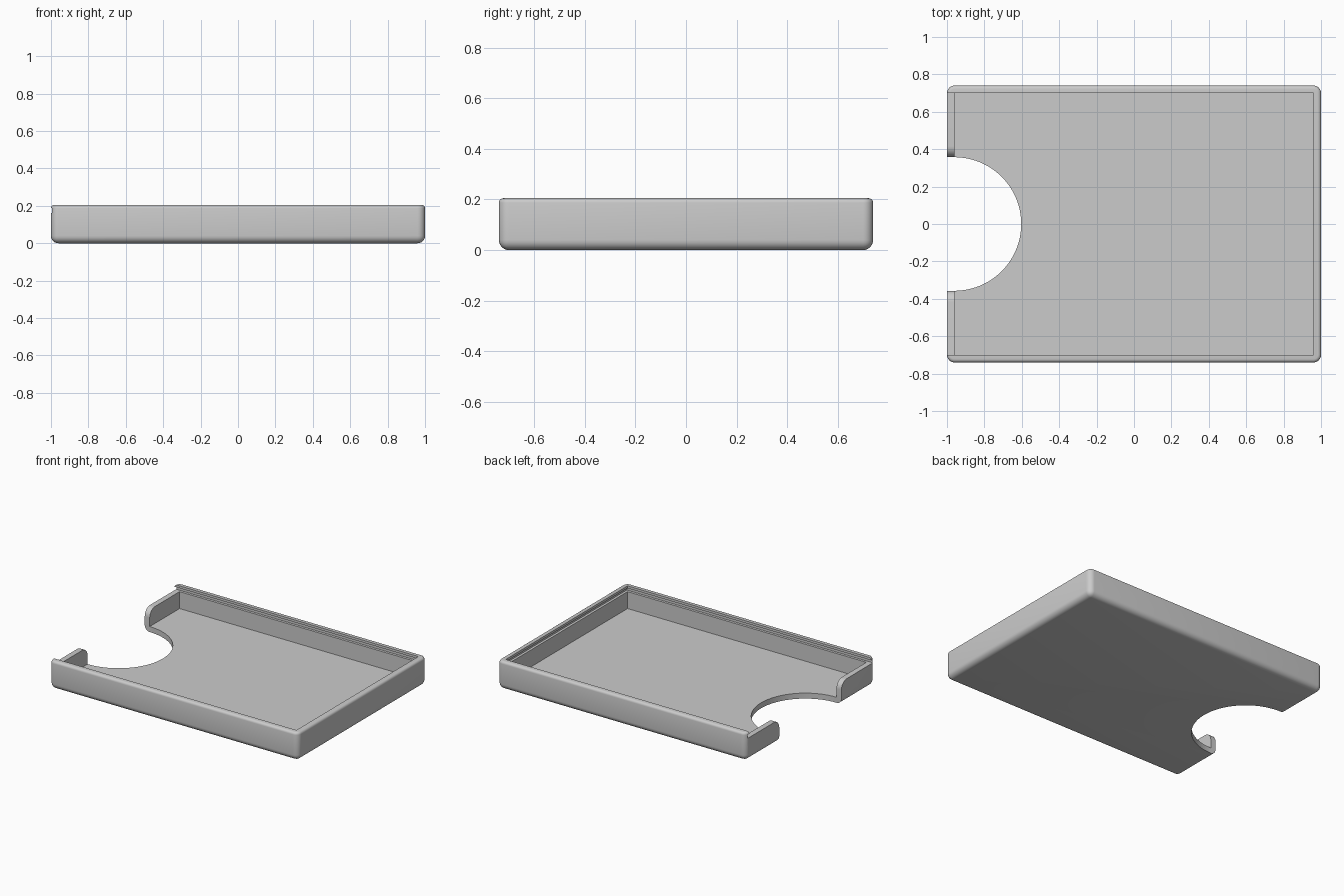
import bpy, bmesh, math
from mathutils import Matrix

if "Cube" in bpy.data.objects:
    bpy.data.objects.remove(bpy.data.objects["Cube"], do_unlink=True)

# Overall sizes
HX, HY, H = 1.0, 0.74, 0.205
WALL, FLOOR, CORNER = 0.04, 0.04, 0.04
SLOT_LOW, SLOT_TOP, SLOT_DEEP = 0.163, 0.188, 0.018
NOTCH, FLARE = 0.357, 0.06
IX, IY = HX - WALL, HY - WALL

grey = bpy.data.materials.new("light grey")
grey.use_nodes = True
grey.diffuse_color = (0.6, 0.6, 0.6, 1)
grey.node_tree.nodes["Principled BSDF"].inputs["Base Color"].default_value = (0.6, 0.6, 0.6, 1)


def finish(bm, name):
    bmesh.ops.recalc_face_normals(bm, faces=bm.faces)
    mesh = bpy.data.meshes.new(name)
    bm.to_mesh(mesh)
    bm.free()
    mesh.materials.append(grey)
    obj = bpy.data.objects.new(name, mesh)
    bpy.context.collection.objects.link(obj)
    return obj


def box_bm(lo, hi):
    bm = bmesh.new()
    bmesh.ops.create_cube(bm, size=1)
    for v in bm.verts:
        v.co = [(a + b) / 2 + c * (b - a) for a, b, c in zip(lo, hi, v.co)]
    return bm


def prism_x(points, x0, x1, name):
    """Extrude a y-z outline along x."""
    bm = bmesh.new()
    face = bm.faces.new([bm.verts.new((x0, y, z)) for y, z in points])
    new = bmesh.ops.extrude_face_region(bm, geom=[face])["geom"]
    bmesh.ops.translate(bm, vec=(x1 - x0, 0, 0),
                        verts=[g for g in new if isinstance(g, bmesh.types.BMVert)])
    return finish(bm, name)


def round_edges(bm, test, radius, segments):
    edges = [e for e in bm.edges if test(e)]
    bmesh.ops.bevel(bm, geom=edges, offset=radius, segments=segments,
                    profile=0.5, affect="EDGES")


# Solid body with rounded sides, base and rim
bm = box_bm((-HX, -HY, 0), (HX, HY, H))
round_edges(bm, lambda e: min(v.co.z for v in e.verts) < H / 2, CORNER, 6)
round_edges(bm, lambda e: all(v.co.z > H - 1e-4 for v in e.verts), 0.018, 4)
tray = finish(bm, "tray")

# Storage cavity, lid opening and the undercut lid groove
cutters = [
    finish(box_bm((-IX, -IY, FLOOR), (IX, IY, H + 0.1)), "cavity_cutter"),
    finish(box_bm((-HX - 0.1, -IY, SLOT_LOW), (IX - 0.004, IY, H + 0.1)), "lid_opening_cutter"),
    finish(box_bm((-HX - 0.1, -IY - SLOT_DEEP, SLOT_LOW),
                  (IX + SLOT_DEEP, IY + SLOT_DEEP, SLOT_TOP)), "lid_groove_cutter"),
]

# Round finger notch through the floor
bm = bmesh.new()
bmesh.ops.create_cone(bm, cap_ends=True, segments=96, radius1=NOTCH, radius2=NOTCH,
                      depth=1, matrix=Matrix.Translation((-IX, 0, 0)))
cutters.append(finish(bm, "finger_notch_cutter"))

# Gap in the end wall, with rounded upper corners
half = [(NOTCH, -0.1)]
for i in range(9):
    a = math.pi / 2 * i / 8
    half.append((NOTCH + FLARE * (1 - math.cos(a)),
                 SLOT_LOW - FLARE * (1 - math.sin(a))))
half.append((NOTCH + FLARE, H + 0.1))
outline = half + [(-y, z) for y, z in reversed(half)]
cutters.append(prism_x(outline, -HX - 0.1, -IX + 0.01, "end_gap_cutter"))

bpy.context.view_layer.objects.active = tray
for cutter in cutters:
    cutter.hide_render = True
    mod = tray.modifiers.new(cutter.name, "BOOLEAN")
    mod.operation, mod.solver, mod.object = "DIFFERENCE", "EXACT", cutter
    bpy.ops.object.modifier_apply(modifier=mod.name)
    bpy.data.objects.remove(cutter, do_unlink=True)

# Smooth rounds, crisp corners
bpy.ops.object.select_all(action="DESELECT")
tray.select_set(True)
bpy.ops.object.shade_smooth_by_angle(angle=math.radians(35))
